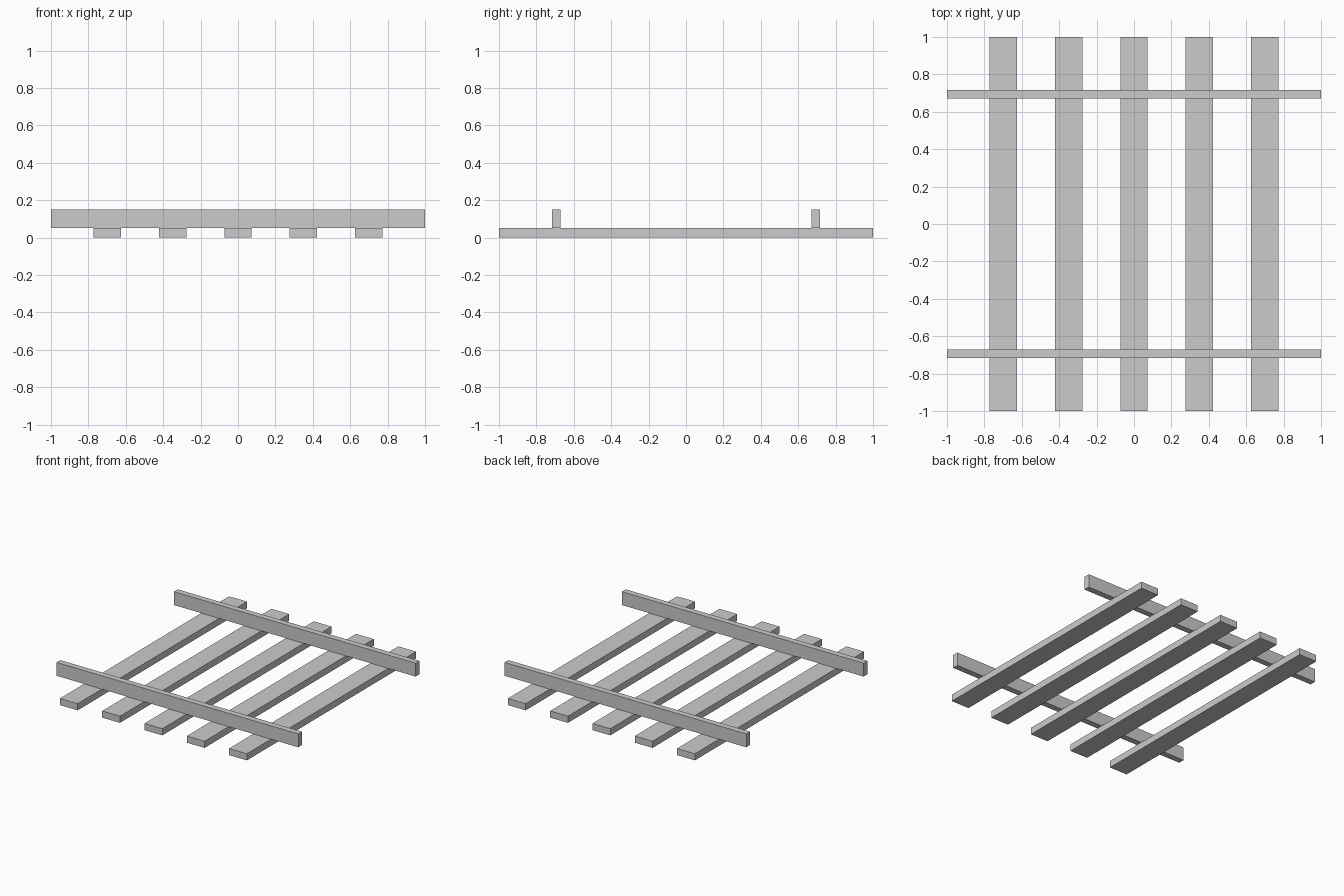
import bpy

if "Cube" in bpy.data.objects:
    bpy.data.objects.remove(bpy.data.objects["Cube"])


def box(name, center, size):
    x, y, z = (s / 2 for s in size)
    verts = [(a * x, b * y, c * z) for a in (-1, 1) for b in (-1, 1) for c in (-1, 1)]
    faces = [(0, 1, 3, 2), (4, 6, 7, 5), (0, 4, 5, 1), (2, 3, 7, 6), (0, 2, 6, 4), (1, 5, 7, 3)]
    mesh = bpy.data.meshes.new(name)
    mesh.from_pydata(verts, [], faces)
    obj = bpy.data.objects.new(name, mesh)
    obj.location = center
    bpy.context.collection.objects.link(obj)
    return obj


# Five flat sleepers running front to back
for i in range(5):
    box(f"sleeper_{i + 1}", ((i - 2) * 0.35, 0, 0.025), (0.147, 2.0, 0.05))

# Two upright rails lying across the sleepers
for name, side in (("front_rail", -1), ("back_rail", 1)):
    box(name, (0, side * 0.693, 0.1), (2.0, 0.045, 0.1))
